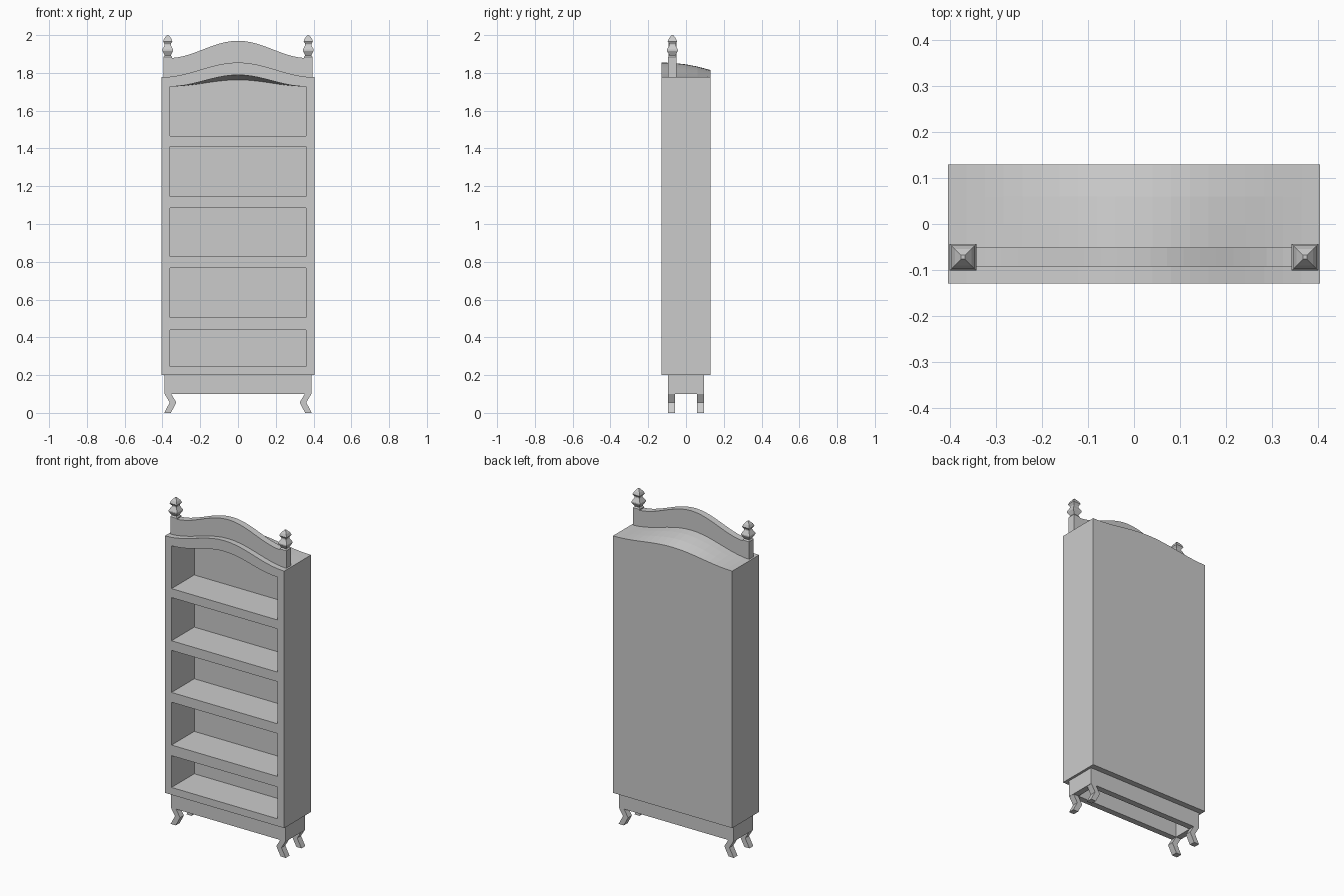
import bpy, bmesh, math

if "Cube" in bpy.data.objects:
    bpy.data.objects.remove(bpy.data.objects["Cube"])


def make(name, verts, faces):
    bm = bmesh.new()
    vs = [bm.verts.new(v) for v in verts]
    for f in faces:
        bm.faces.new([vs[i] for i in f])
    bmesh.ops.recalc_face_normals(bm, faces=bm.faces)
    mesh = bpy.data.meshes.new(name)
    bm.to_mesh(mesh)
    bm.free()
    ob = bpy.data.objects.new(name, mesh)
    bpy.context.collection.objects.link(ob)
    return ob


def block(xs, ys, lo, hi):
    """Solid over an x/y grid between two height functions."""
    nx, ny = len(xs), len(ys)
    verts = [(x, y, f(x, y)) for f in (lo, hi) for x in xs for y in ys]
    idx = lambda k, i, j: k * nx * ny + i * ny + j
    faces = []
    for i in range(nx - 1):
        for k in (0, 1):
            for j in range(ny - 1):
                faces.append([idx(k, i, j), idx(k, i + 1, j), idx(k, i + 1, j + 1), idx(k, i, j + 1)])
        for j in (0, ny - 1):
            faces.append([idx(0, i, j), idx(0, i + 1, j), idx(1, i + 1, j), idx(1, i, j)])
    for j in range(ny - 1):
        for i in (0, nx - 1):
            faces.append([idx(0, i, j), idx(0, i, j + 1), idx(1, i, j + 1), idx(1, i, j)])
    return verts, faces


def box(x, y0, y1, z0, z1):
    return block([-x, x], [y0, y1], lambda a, b: z0, lambda a, b: z1)


def merge(parts):
    verts, faces = [], []
    for v, f in parts:
        n = len(verts)
        verts += v
        faces += [[i + n for i in q] for q in f]
    return verts, faces


def loft(rings):
    """Stack of equal-sized rings closed with caps."""
    n = len(rings[0])
    verts = [v for r in rings for v in r]
    faces = [list(range(n)), list(range(len(verts) - n, len(verts)))]
    for k in range(len(rings) - 1):
        for i in range(n):
            j = (i + 1) % n
            faces.append([k * n + i, k * n + j, (k + 1) * n + j, (k + 1) * n + i])
    return verts, faces


def square(cx, cy, hx, hy, z):
    return [(cx - hx, cy - hy, z), (cx + hx, cy - hy, z), (cx + hx, cy + hy, z), (cx - hx, cy + hy, z)]


def mirror(ob, y=False):
    m = ob.modifiers.new("mirror", 'MIRROR')
    m.use_axis = (True, y, False)


def cut(ob, cutter):
    cutter.hide_render = True
    m = ob.modifiers.new("cut", 'BOOLEAN')
    m.operation = 'DIFFERENCE'
    m.solver = 'EXACT'
    m.object = cutter


def span(a, n):
    return [-a + 2 * a * i / n for i in range(n + 1)]


def wave(x, half):
    return 0.5 * (1 + math.cos(math.pi * min(1, abs(x) / half)))


def drop(y):
    return max(0, (y + 0.13) / 0.26) ** 2


def roof(x, y):
    return 1.777 + (0.078 - 0.040 * drop(y)) * wave(x, 0.405)


def ceiling(x, y):
    return 1.728 + (0.061 - 0.036 * drop(y)) * wave(x, 0.36)


# cabinet body with arched roof, hollowed into five compartments
body = make("cabinet_body", *block(span(0.405, 20), [-0.13, -0.06, 0, 0.06, 0.13],
                                   lambda x, y: 0.2, roof))
bays = [(0.245, 0.44), (0.505, 0.768), (0.828, 1.086), (1.145, 1.41)]
parts = [box(0.36, -0.2, 0.09, a, b) for a, b in bays]
parts.append(block(span(0.36, 20), [-0.2, -0.13, -0.06, 0, 0.09], lambda x, y: 1.465, ceiling))
cut(body, make("compartment_cutter", *merge(parts)))

# wavy crest board between the posts
make("crest_board", *block(span(0.36, 20), [-0.093, -0.051],
                           lambda x, y: roof(x, y) - 0.02,
                           lambda x, y: 1.878 + 0.092 * wave(x, 0.37)))

# square posts with faceted finials
profile = [(0.022, 1.765), (0.022, 1.885), (0.016, 1.893), (0.029, 1.917), (0.029, 1.923),
           (0.016, 1.947), (0.016, 1.953), (0.025, 1.967), (0.018, 1.983), (0.004, 2.0)]
mirror(make("finial_post", *loft([square(0.372, -0.072, r, r, z) for r, z in profile])))

# hollow base apron
apron = make("base_apron", *box(0.39, -0.095, 0.095, 0.1, 0.2))
cut(apron, make("apron_cutter", *box(0.353, -0.058, 0.058, 0.05, 0.195)))

# bent legs
path = [(0.372, 0.102), (0.344, 0.055), (0.373, 0.0)]
rings = [square(x, 0.0765, 0.0175, 0.0185, z) for x, z in path]
mirror(make("bent_leg", *loft(rings)), y=True)
